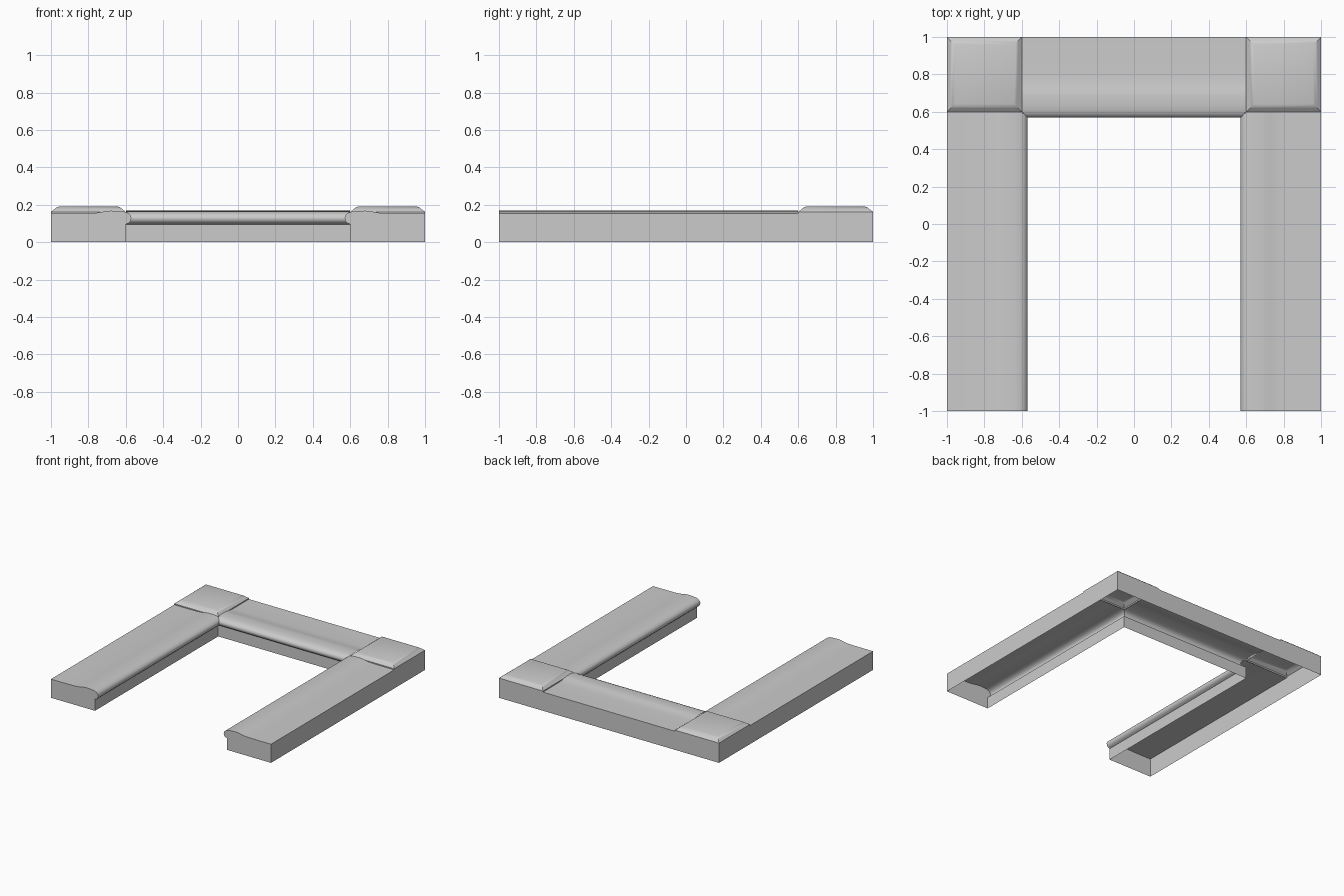
import bpy, bmesh, math

if "Cube" in bpy.data.objects:
    bpy.data.objects.remove(bpy.data.objects["Cube"])

# Coping cross-section: (distance in from the outer edge, height)
PROFILE = [(0, 0), (0, .153), (.1, .153), (.2, .154), (.24, .156), (.27, .161),
           (.295, .166), (.32, .168), (.36, .167), (.39, .164), (.41, .157),
           (.424, .145), (.43, .13), (.427, .115), (.418, .103), (.4, .095), (.4, 0)]


def finish(name, bm, mirror):
    bmesh.ops.remove_doubles(bm, verts=bm.verts, dist=1e-5)
    bmesh.ops.recalc_face_normals(bm, faces=bm.faces)
    mesh = bpy.data.meshes.new(name)
    bm.to_mesh(mesh)
    bm.free()
    obj = bpy.data.objects.new(name, mesh)
    bpy.context.collection.objects.link(obj)
    bpy.ops.object.select_all(action='DESELECT')
    obj.select_set(True)
    bpy.context.view_layer.objects.active = obj
    bpy.ops.object.shade_smooth_by_angle(angle=math.radians(35))
    if mirror:
        mod = obj.modifiers.new("Mirror", 'MIRROR')
        mod.use_mirror_merge = False
    return obj


def strip(bm, start, end):
    """Skin the profile between two rows of points."""
    a = [bm.verts.new(start(d, z)) for d, z in PROFILE]
    b = [bm.verts.new(end(d, z)) for d, z in PROFILE]
    for i in range(len(a) - 1):
        bm.faces.new((a[i], a[i + 1], b[i + 1], b[i]))
    return a


# Side arms, capped at the front, nosing mitred at the inner corner
bm = bmesh.new()
front = strip(bm, lambda d, z: (d - 1, -1, z),
              lambda d, z: (d - 1, 1 - max(d, .4), z))
bm.faces.new(front)
finish("side_arm", bm, True)

# Back rail between the corner blocks
bm = bmesh.new()
strip(bm, lambda d, z: (max(d, .4) - 1, 1 - d, z),
      lambda d, z: (1 - max(d, .4), 1 - d, z))
finish("back_rail", bm, False)

# Raised corner blocks with rounded bevels, open below
bm = bmesh.new()
rings = []
for inset, z in [(0, .15), (0, .162), (.018, .176), (.03, .186), (.042, .19)]:
    lo, hi = -1 + inset, -.6 - inset
    rings.append([bm.verts.new((x, y, z)) for x, y in
                  ((lo, -lo), (hi, -lo), (hi, -hi), (lo, -hi))])
for r, s in zip(rings, rings[1:]):
    for i in range(4):
        j = (i + 1) % 4
        bm.faces.new((r[i], r[j], s[j], s[i]))
bm.faces.new(rings[-1])
# Outer walls down to the floor (back and side only)
base = [bm.verts.new((v.co.x, v.co.y, 0)) for v in rings[0]]
for i, j in ((0, 1), (3, 0)):
    bm.faces.new((base[i], base[j], rings[0][j], rings[0][i]))
finish("corner_block", bm, True)
